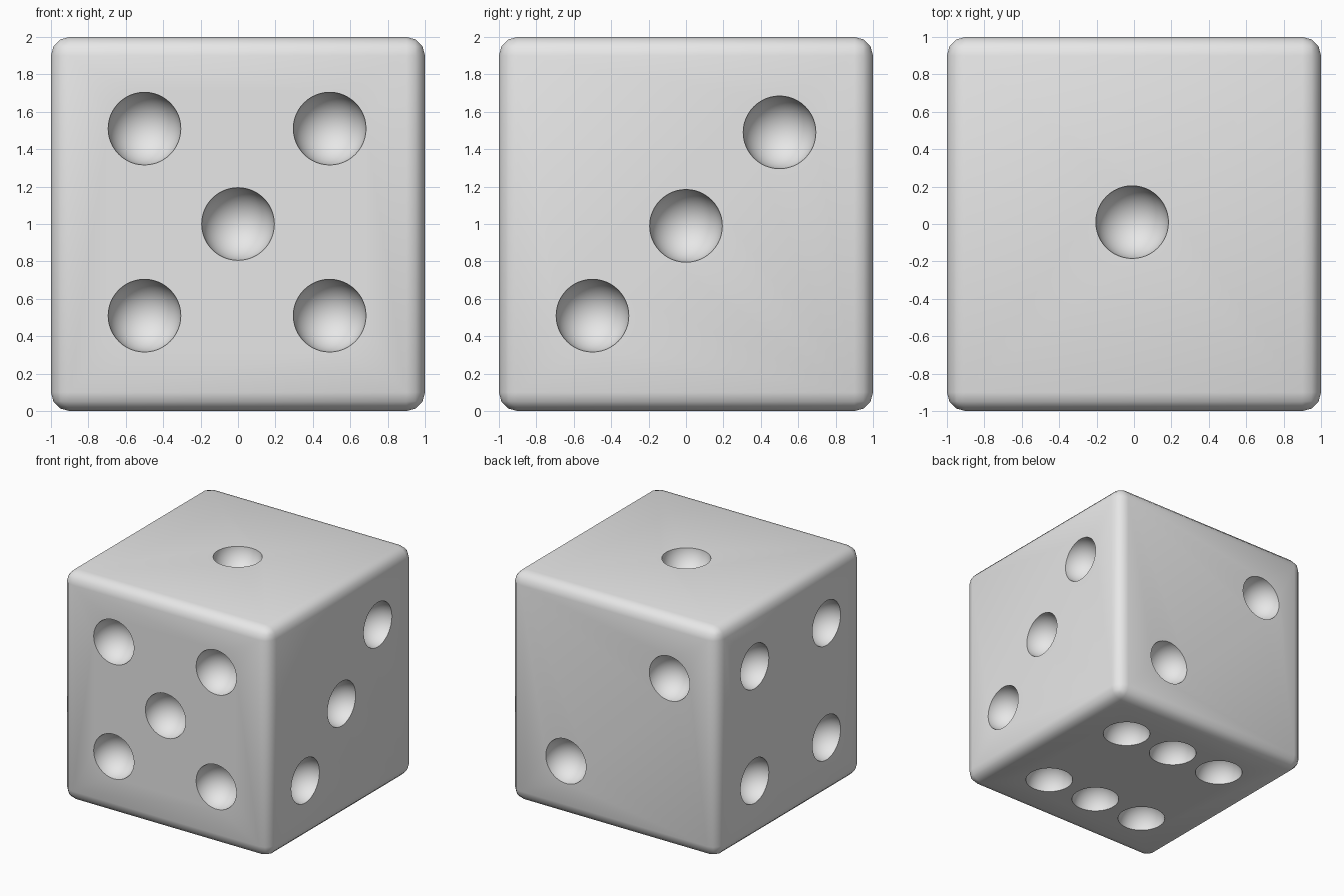
import bpy
import bmesh
from math import radians
from mathutils import Matrix, Vector

old = bpy.data.objects.get("Cube")
if old:
    bpy.data.objects.remove(old, do_unlink=True)

PIP_RADIUS = 0.195
PIP_LIFT = 0.01  # pip centres sit just above each face

ivory = bpy.data.materials.new("plain_light_grey")
ivory.use_nodes = True
ivory.diffuse_color = (0.8, 0.8, 0.8, 1)
ivory.node_tree.nodes["Principled BSDF"].inputs["Base Color"].default_value = (0.8, 0.8, 0.8, 1)


def make_object(name, bm):
    mesh = bpy.data.meshes.new(name)
    bm.to_mesh(mesh)
    bm.free()
    obj = bpy.data.objects.new(name, mesh)
    bpy.context.collection.objects.link(obj)
    mesh.materials.append(ivory)
    return obj


# Rounded cube body
bm = bmesh.new()
bmesh.ops.create_cube(bm, size=2, matrix=Matrix.Translation((0, 0, 1)))
bmesh.ops.bevel(bm, geom=bm.edges[:], offset=0.1, offset_type='OFFSET',
                segments=3, profile=0.5, affect='EDGES')
die = make_object("die_body", bm)

# Pip centres on each face: outward normal -> positions from the cube centre
pips = {
    (0, 0, 1): [(-0.01, 0.01, 0)],
    (0, 1, 0): [(-0.54, 0, 0.47), (0.46, 0, -0.52)],
    (1, 0, 0): [(0, -0.5, -0.49), (0, 0, -0.01), (0, 0.5, 0.49)],
    (-1, 0, 0): [(0, y, z) for y in (-0.51, 0.48) for z in (-0.5, 0.5)],
    (0, -1, 0): [(x, 0, z) for x in (-0.5, 0.49) for z in (-0.49, 0.51)] + [(0, 0, 0)],
    (0, 0, -1): [(x, y, 0) for x in (-0.5, 0, 0.5) for y in (-0.5, 0.5)],
}

# One cutter holding every pip sphere, poles turned along the face normal
bm = bmesh.new()
for direction, places in pips.items():
    normal = Vector(direction)
    turn = normal.to_track_quat('Z', 'Y').to_matrix().to_4x4()
    for place in places:
        centre = Vector(place) + normal * (1 + PIP_LIFT) + Vector((0, 0, 1))
        bmesh.ops.create_uvsphere(bm, u_segments=48, v_segments=24, radius=PIP_RADIUS,
                                  matrix=Matrix.Translation(centre) @ turn)
cutter = make_object("pip_cutter", bm)
cutter.hide_render = True

# Carve the pips and remove the cutter
carve = die.modifiers.new("carve_pips", 'BOOLEAN')
carve.operation = 'DIFFERENCE'
carve.solver = 'EXACT'
carve.object = cutter
bpy.ops.object.select_all(action='DESELECT')
bpy.context.view_layer.objects.active = die
die.select_set(True)
bpy.ops.object.modifier_apply(modifier=carve.name)
bpy.data.objects.remove(cutter, do_unlink=True)

# Smooth rounded edges and dimples, crisp pip rims
bpy.ops.object.shade_smooth_by_angle(angle=radians(40))
